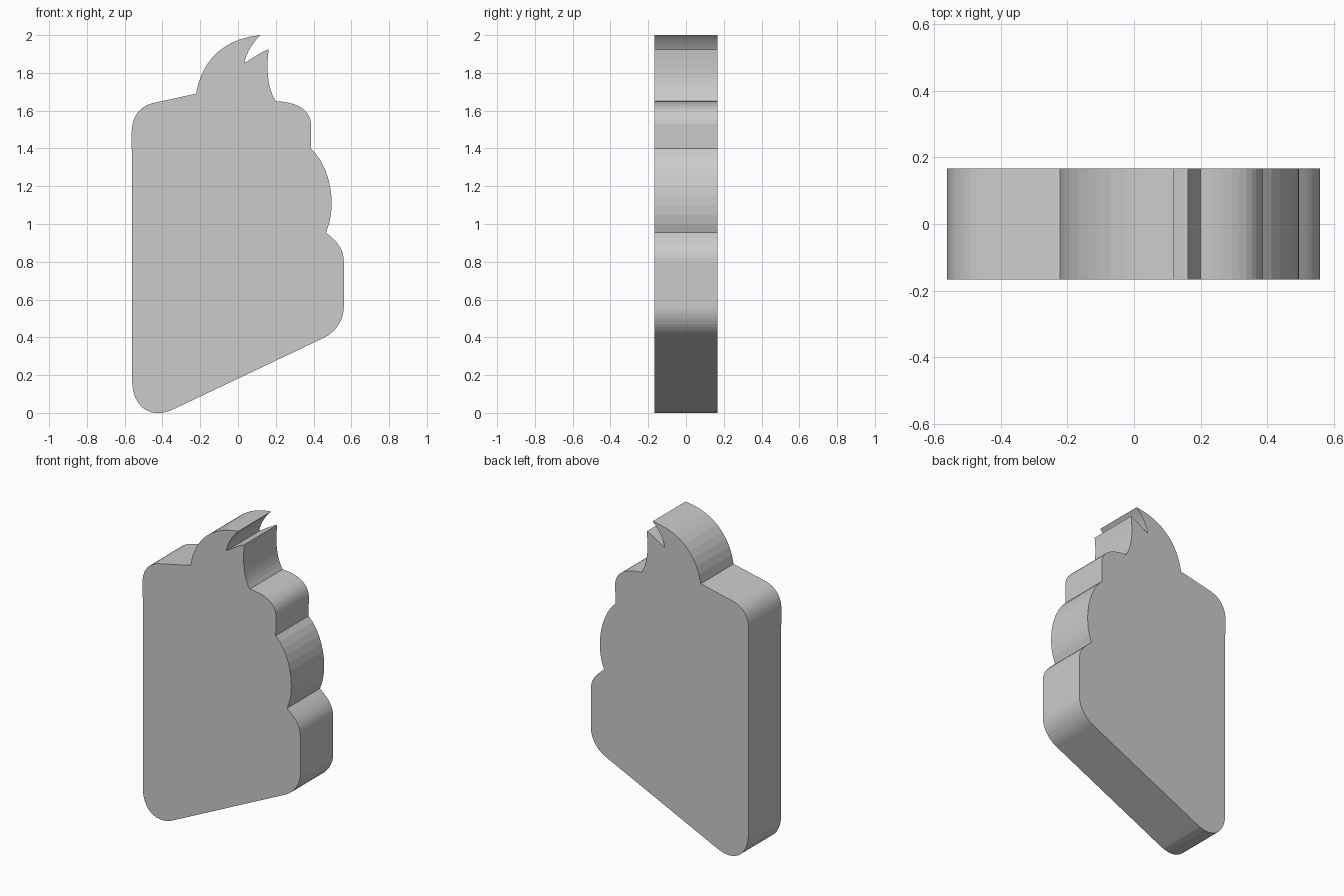
import bpy, bmesh
from mathutils import Vector
from mathutils.geometry import interpolate_bezier

if "Cube" in bpy.data.objects:
    bpy.data.objects.remove(bpy.data.objects["Cube"])

HALF_DEPTH = 0.167

# Outline segments (x, z): one point = straight line, three = bezier (handle, handle, end)
START = (-0.56, 0.16)
SEGMENTS = [
    # rounded foot and sloping base
    [(-0.555, 0.02), (-0.45, -0.04), (-0.33, 0.025)],
    [(0.46, 0.40)],
    # lower scallop
    [(0.527, 0.435), (0.56, 0.50), (0.56, 0.56)],
    [(0.56, 0.80)],
    [(0.56, 0.87), (0.525, 0.905), (0.466, 0.955)],
    # middle scallop
    [(0.53, 1.10), (0.487, 1.31), (0.385, 1.40)],
    # upper scallop
    [(0.387, 1.53)],
    [(0.38, 1.60), (0.325, 1.645), (0.20, 1.65)],
    # flame tip
    [(0.155, 1.72), (0.15, 1.82), (0.162, 1.925)],
    [(0.13, 1.915), (0.08, 1.88), (0.035, 1.853)],
    [(0.04, 1.90), (0.08, 1.965), (0.12, 2.0)],
    [(-0.06, 1.985), (-0.19, 1.88), (-0.222, 1.69)],
    # left shoulder and straight side
    [(-0.45, 1.64)],
    [(-0.53, 1.62), (-0.563, 1.56), (-0.563, 1.48)],
    [(-0.563, 1.40)],
    [(-0.56, 1.39)],
]


def trace(start, segments, steps=10):
    pts = [Vector(start)]
    for seg in segments:
        if len(seg) == 1:
            pts.append(Vector(seg[0]))
        else:
            h1, h2, end = map(Vector, seg)
            pts += interpolate_bezier(pts[-1], h1, h2, end, steps + 1)[1:]
    return pts


# Slab: fill the outline and extrude it through the depth
bm = bmesh.new()
front = bm.faces.new([bm.verts.new((p[0], -HALF_DEPTH, p[1])) for p in trace(START, SEGMENTS)])
result = bmesh.ops.extrude_face_region(bm, geom=[front], use_keep_orig=True)
verts = [g for g in result["geom"] if isinstance(g, bmesh.types.BMVert)]
bmesh.ops.translate(bm, verts=verts, vec=(0, 2 * HALF_DEPTH, 0))
bmesh.ops.recalc_face_normals(bm, faces=bm.faces)

mesh = bpy.data.meshes.new("flame_topped_slab")
bm.to_mesh(mesh)
bm.free()
slab = bpy.data.objects.new("flame_topped_slab", mesh)
bpy.context.collection.objects.link(slab)
